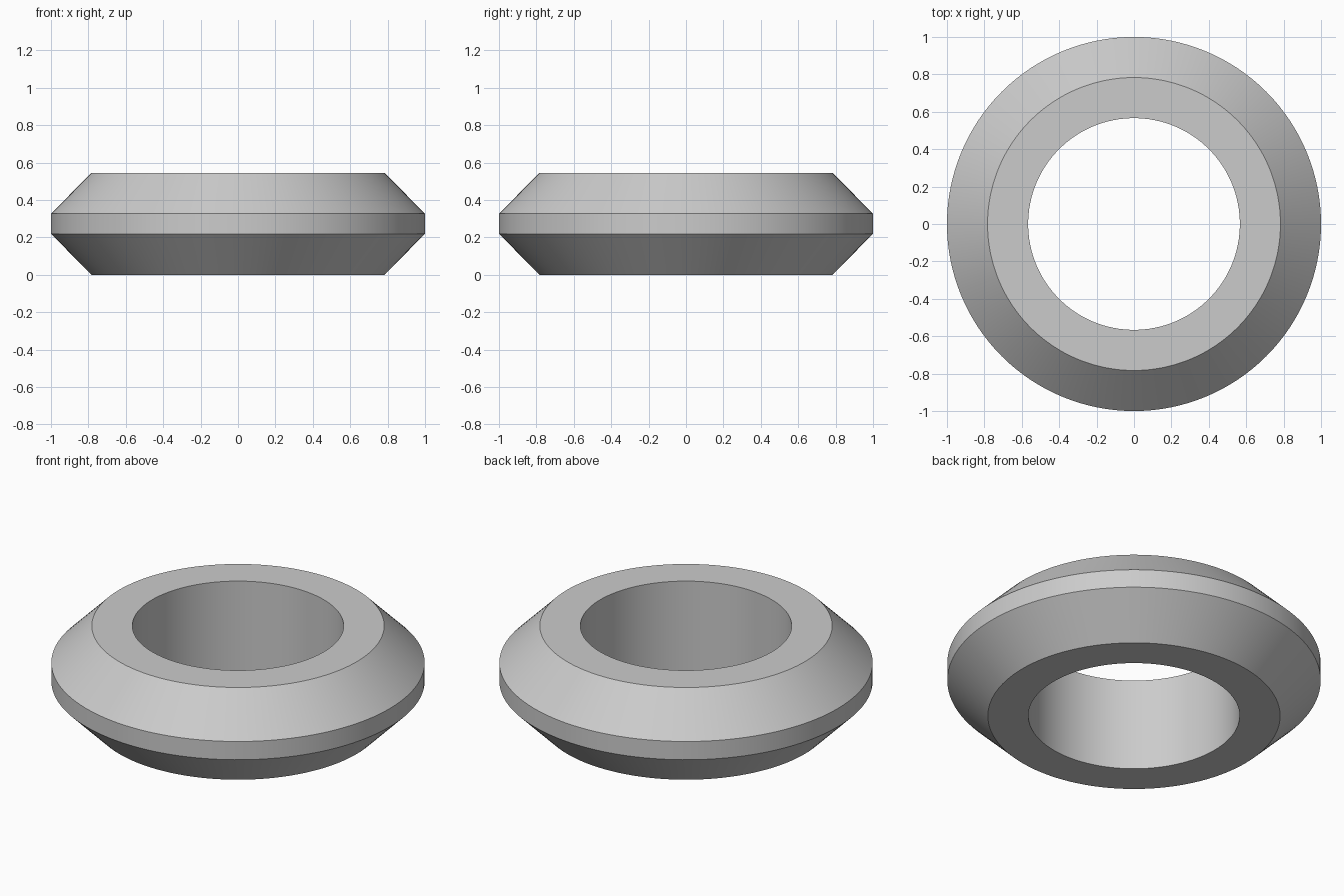
import bpy
import bmesh
from math import cos, sin, tau, radians

if "Cube" in bpy.data.objects:
    bpy.data.objects.remove(bpy.data.objects["Cube"], do_unlink=True)

# Ring dimensions
SEGMENTS = 128
BORE, RIM, OUTER = 0.566, 0.783, 1.0
HEIGHT, BAND_LOW, BAND_HIGH = 0.545, 0.219, 0.327

# Closed cross-section (radius, height), counter-clockwise
profile = [
    (BORE, 0), (RIM, 0), (OUTER, BAND_LOW),
    (OUTER, BAND_HIGH), (RIM, HEIGHT), (BORE, HEIGHT),
]

# Plain grey material
grey = bpy.data.materials.new("light_grey")
grey.use_nodes = True
colour = (0.6, 0.6, 0.6, 1)
grey.diffuse_color = colour
grey.node_tree.nodes["Principled BSDF"].inputs["Base Color"].default_value = colour

# Sweep the cross-section around the vertical axis
bm = bmesh.new()
rings = []
for i in range(SEGMENTS):
    a = tau * i / SEGMENTS
    rings.append([bm.verts.new((r * cos(a), r * sin(a), z)) for r, z in profile])
for i, ring in enumerate(rings):
    following = rings[(i + 1) % SEGMENTS]
    for j in range(len(profile)):
        k = (j + 1) % len(profile)
        bm.faces.new((ring[j], following[j], following[k], ring[k]))
bmesh.ops.recalc_face_normals(bm, faces=bm.faces)

mesh = bpy.data.meshes.new("bevelled_ring")
bm.to_mesh(mesh)
bm.free()
mesh.materials.append(grey)
bevelled_ring = bpy.data.objects.new("bevelled_ring", mesh)
bpy.context.collection.objects.link(bevelled_ring)

# Smooth around the ring, crisp edges between bands
bpy.ops.object.select_all(action="DESELECT")
bevelled_ring.select_set(True)
bpy.context.view_layer.objects.active = bevelled_ring
bpy.ops.object.shade_smooth_by_angle(angle=radians(30))
